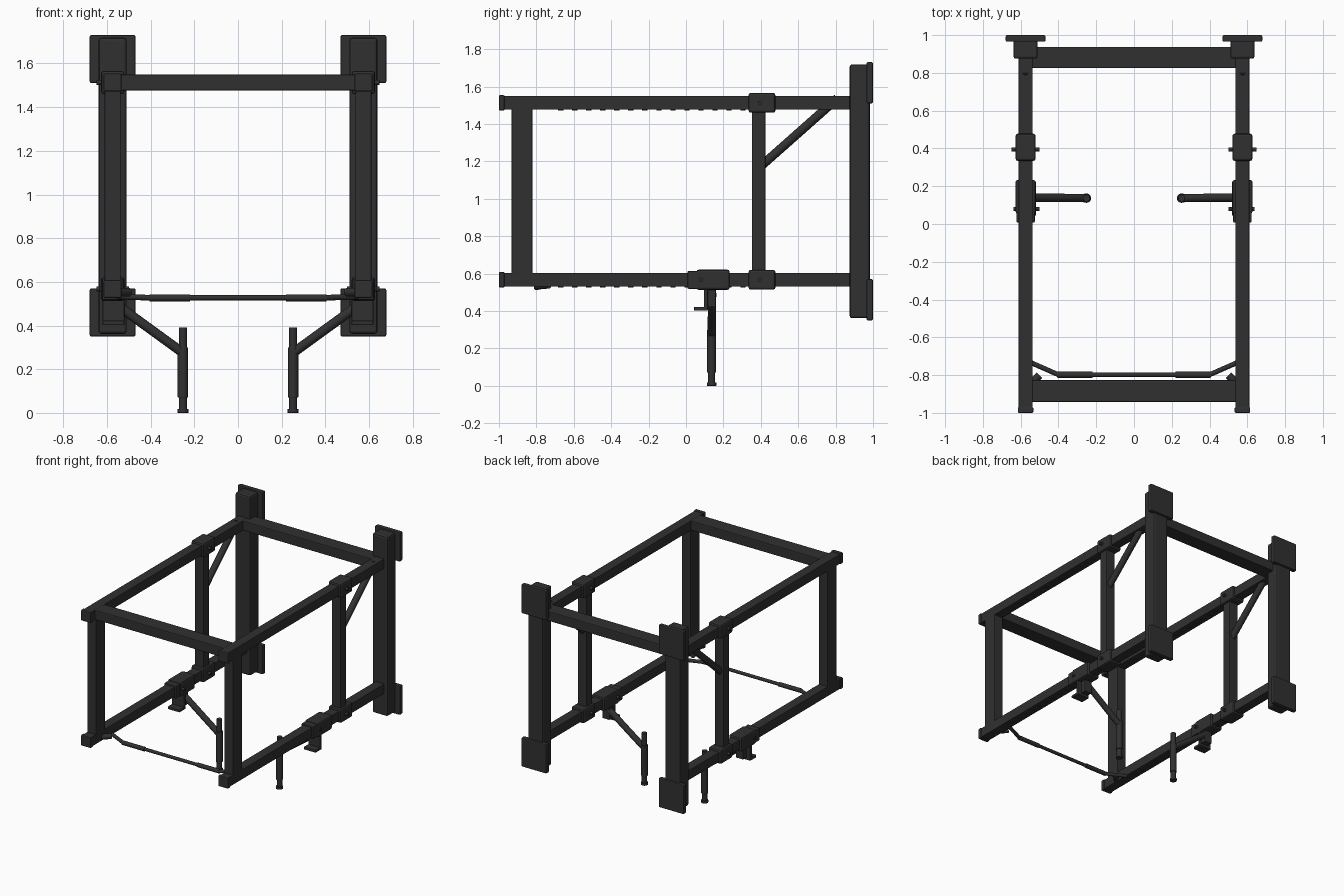
import bpy
from mathutils import Vector

cube = bpy.data.objects.get("Cube")
if cube:
    bpy.data.objects.remove(cube, do_unlink=True)

black = bpy.data.materials.new("powder_coat_black")
black.use_nodes = True
colour = (0.03, 0.03, 0.03, 1)
black.diffuse_color = colour
black.node_tree.nodes["Principled BSDF"].inputs["Base Color"].default_value = colour


def finish(name, bevel=0.0):
    ob = bpy.context.object
    ob.name = name
    ob.data.materials.append(black)
    if bevel:
        mod = ob.modifiers.new("soft_edges", "BEVEL")
        mod.width = bevel
        mod.segments = 2
    return ob


def box(name, x, y, z, bevel=0.006):
    """Box from (min, max) ranges on each axis."""
    spans = [sorted(r) for r in (x, y, z)]
    bpy.ops.mesh.primitive_cube_add(size=1, location=[(a + b) / 2 for a, b in spans])
    ob = bpy.context.object
    size = Vector([b - a for a, b in spans])
    for v in ob.data.vertices:
        v.co = v.co * size
    return finish(name, bevel)


def rod(name, start, end, radius, bevel=0.0):
    """Round bar between two points."""
    a, b = Vector(start), Vector(end)
    bpy.ops.mesh.primitive_cylinder_add(vertices=20, radius=radius, depth=(b - a).length,
                                        location=(a + b) / 2)
    ob = bpy.context.object
    ob.rotation_euler = (b - a).to_track_quat("Z", "Y").to_euler()
    bpy.ops.object.shade_smooth_by_angle()
    return finish(name, bevel)


RAIL = 0.574          # centre of each side frame
HALF = 0.037          # half the tube width
LEVELS = {"lower": 0.567, "upper": 1.513}

for side, s in (("left", 1), ("right", -1)):
    def across(half, centre=RAIL):
        return (s * (centre - half), s * (centre + half))

    # Side rails with end caps, collars and hole rims underneath
    for level, z in LEVELS.items():
        tag = f"{level}_{side}"
        box(f"rail_{tag}", across(HALF), (-0.98, 0.89), (z - HALF, z + HALF), 0.004)
        box(f"end_cap_{tag}", across(0.041), (-1.0, -0.97), (z - 0.041, z + 0.041))
        box(f"collar_{tag}", across(0.053), (0.334, 0.478), (z - 0.053, z + 0.053), 0.012)
        rod(f"collar_bolt_{tag}", (s * 0.5, 0.395, z), (s * 0.648, 0.395, z), 0.011)
        for i in range(14):
            y = -0.67 + i * 0.075
            rod(f"hole_rim_{tag}_{i}", (s * RAIL, y, z - HALF - 0.004),
                (s * RAIL, y, z - HALF + 0.01), 0.014)

    # Uprights
    box(f"front_upright_{side}", across(HALF), (-0.932, -0.822), (0.57, 1.51), 0.004)
    box(f"middle_upright_{side}", across(HALF), (0.353, 0.424), (0.57, 1.51), 0.004)
    rod(f"diagonal_brace_{side}", (s * RAIL, 0.39, 1.165), (s * RAIL, 0.81, 1.537), 0.024)

    # Rear post and its two mounting plates
    box(f"rear_post_{side}", across(0.064), (0.875, 0.983), (0.362, 1.718), 0.012)
    box(f"wall_plate_upper_{side}", across(0.105), (0.965, 1.0), (1.51, 1.73), 0.007)
    box(f"wall_plate_lower_{side}", across(0.105), (0.965, 1.0), (0.35, 0.57), 0.007)

    # Sliding carriage on the lower rail, with hook below
    box(f"carriage_{side}", across(0.054), (0.055, 0.233), (0.513, 0.621), 0.012)
    box(f"carriage_nose_{side}", across(0.049), (0.008, 0.09), (0.518, 0.614), 0.006)
    rod(f"carriage_bolt_{side}", (s * 0.5, 0.08, 0.567), (s * 0.637, 0.08, 0.567), 0.011)
    box(f"hook_plate_{side}", across(0.05, 0.57), (0.095, 0.117), (0.402, 0.53), 0.004)
    box(f"hook_foot_{side}", across(0.05, 0.57), (0.043, 0.117), (0.402, 0.422), 0.004)
    box(f"hook_block_{side}", across(0.03, 0.56), (0.11, 0.16), (0.42, 0.53), 0.004)

    # Swing arm and hanging handle
    grip_x, grip_y = s * 0.252, 0.137
    rod(f"swing_arm_{side}", (s * 0.555, 0.14, 0.495), (grip_x, grip_y, 0.275), 0.022)
    for part, low, high, radius in (("stem", 0.06, 0.392, 0.019), ("grip", 0.07, 0.3, 0.024),
                                    ("neck", 0.01, 0.075, 0.019), ("tip", 0.0, 0.018, 0.025)):
        rod(f"handle_{part}_{side}", (grip_x, grip_y, low), (grip_x, grip_y, high), radius, 0.002)

    # Angled end, sleeve and stub of the front bar
    rod(f"bar_end_{side}", (s * 0.4, -0.798, 0.527), (s * 0.55, -0.732, 0.533), 0.013)
    rod(f"bar_sleeve_{side}", (s * 0.22, -0.798, 0.527), (s * 0.405, -0.798, 0.527), 0.016)
    rod(f"corner_stub_{side}", (s * 0.55, -0.85, 0.552), (s * 0.5, -0.8, 0.552), 0.02)

# Parts spanning the frame
level = LEVELS["upper"]
inner = RAIL - HALF + 0.005
box("front_crossbeam", (-inner, inner), (-0.942, -0.827), (level - HALF, level + HALF), 0.006)
box("rear_crossbeam", (-inner, inner), (0.825, 0.938), (level - HALF, level + HALF), 0.006)
rod("front_bar", (-0.4, -0.798, 0.527), (0.4, -0.798, 0.527), 0.012)
